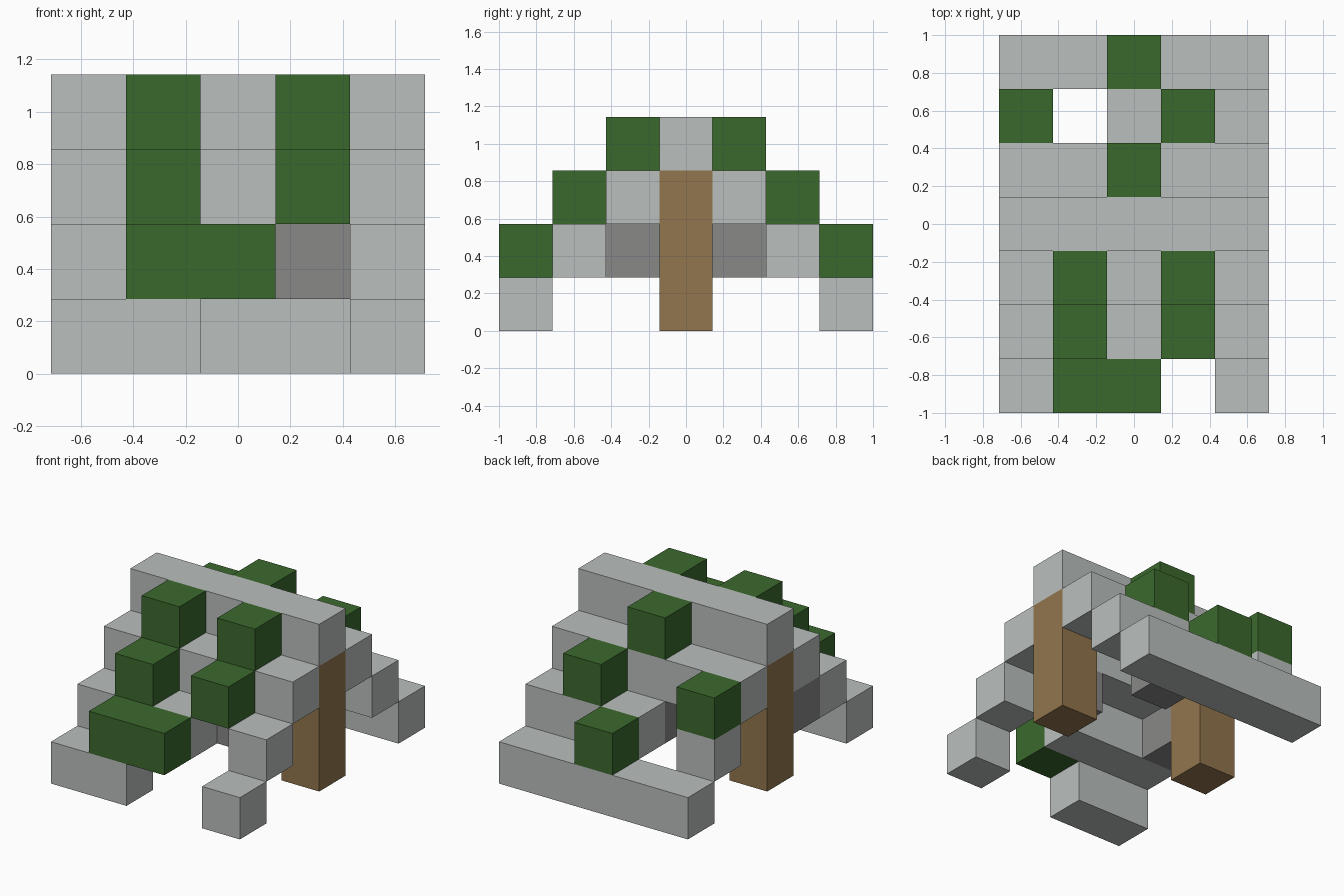
import bpy
import bmesh
from mathutils import Vector

cube = bpy.data.objects.get("Cube")
if cube:
    bpy.data.objects.remove(cube, do_unlink=True)

U = 2 / 7  # edge of one block
GRID = Vector((5, 7, 0))


def make_material(name, rgb):
    mat = bpy.data.materials.new(name)
    mat.use_nodes = True
    color = (*rgb, 1)
    mat.diffuse_color = color
    mat.node_tree.nodes["Principled BSDF"].inputs["Base Color"].default_value = color
    return mat


STONE = make_material("light grey", (0.49, 0.52, 0.51))
DARK = make_material("dark grey", (0.246, 0.246, 0.242))
MOSS = make_material("green", (0.044, 0.141, 0.026))
WOOD = make_material("brown", (0.287, 0.181, 0.074))


def block(name, mat, col, row, level, width=1, height=1):
    """Box of whole blocks, placed by its lowest column, row and level."""
    size = Vector((width, 1, height))
    corner = Vector((col, row, level))
    bm = bmesh.new()
    bmesh.ops.create_cube(bm, size=1)
    for v in bm.verts:
        v.co = (v.co * size + corner + size / 2 - GRID / 2) * U
    mesh = bpy.data.meshes.new(name)
    bm.to_mesh(mesh)
    bm.free()
    mesh.materials.append(mat)
    obj = bpy.data.objects.new(name, mesh)
    bpy.context.collection.objects.link(obj)


# Stepped roof courses, broken by gaps
block("front_eave_long", STONE, 0, 0, 0, 2)
block("front_eave_short", STONE, 4, 0, 0)
block("front_low_step", STONE, 0, 1, 1, 3)
block("front_low_step_end", STONE, 4, 1, 1)
block("front_high_step", STONE, 0, 2, 2, 5)
block("ridge", STONE, 0, 3, 3, 5)
block("back_high_step", STONE, 0, 4, 2, 5)
block("back_low_step", STONE, 2, 5, 1, 3)
block("back_low_step_end", STONE, 0, 5, 1)
block("back_eave", STONE, 0, 6, 0, 5)

# Wooden posts carrying the ridge
for side, col in (("right", 0), ("left", 4)):
    block(side + "_post", WOOD, col, 3, 0, height=3)

# Dark blocks under the roof
for col, row in ((0, 2), (3, 2), (2, 4)):
    block("inner_block", DARK, col, row, 1)

# Green growth on the steps
block("front_moss_long", MOSS, 1, 0, 1, 2)
for col in (1, 3):
    block("front_moss_low", MOSS, col, 1, 2)
    block("front_moss_high", MOSS, col, 2, 3)
for col, row, level in ((2, 4, 3), (0, 5, 2), (3, 5, 2), (2, 6, 1)):
    block("back_moss", MOSS, col, row, level)
